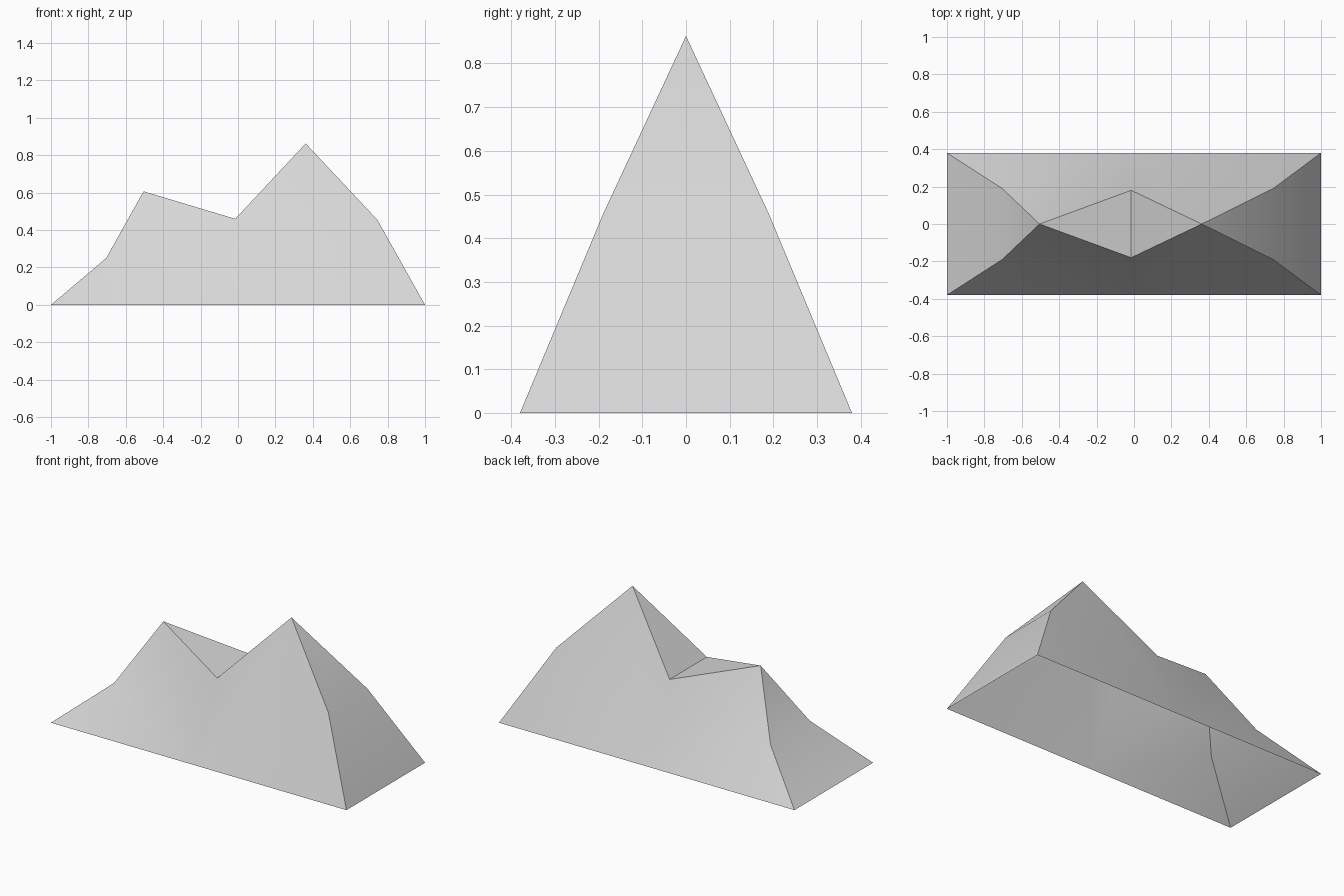
import bpy
import bmesh

cube = bpy.data.objects.get("Cube")
if cube:
    bpy.data.objects.remove(cube, do_unlink=True)

# One flat stone colour
stone = bpy.data.materials.new("stone grey")
stone.use_nodes = True
stone.diffuse_color = (0.68, 0.68, 0.68, 1)
stone.node_tree.nodes["Principled BSDF"].inputs["Base Color"].default_value = stone.diffuse_color

# Ridge outline as (x, half depth, z); peaks have no depth
OUTLINE = {
    "foot_l": (-1.0, 0.38, 0.0),
    "bend_l": (-0.705, 0.19, 0.25),
    "peak_l": (-0.505, 0.0, 0.607),
    "saddle": (-0.015, 0.18, 0.46),
    "peak_r": (0.362, 0.0, 0.863),
    "bend_r": (0.745, 0.19, 0.455),
    "foot_r": (1.0, 0.38, 0.0),
}

bm = bmesh.new()
front, back = {}, {}
for name, (x, depth, z) in OUTLINE.items():
    front[name] = bm.verts.new((x, -depth, z))
    back[name] = bm.verts.new((x, depth, z)) if depth else front[name]

names = list(OUTLINE)
steps = list(zip(names, names[1:]))

# Long slopes: each outline step runs down to the middle of the base edge
for side, y in ((front, -0.38), (back, 0.38)):
    base = bm.verts.new((-0.015, y, 0.0))
    for a, b in steps:
        corners = [base, side[b], side[a]]
        bm.faces.new(corners if side is front else corners[::-1])

# Faces spanning from front to back along the ridge; the underside stays open
for a, b in steps:
    loop = [front[a], front[b], back[b], back[a]]
    bm.faces.new(list(dict.fromkeys(loop)))

mesh = bpy.data.meshes.new("mountain_ridge")
bm.to_mesh(mesh)
bm.free()
mesh.materials.append(stone)

ridge = bpy.data.objects.new("mountain_ridge", mesh)
bpy.context.collection.objects.link(ridge)
bpy.ops.object.select_all(action="DESELECT")
ridge.select_set(True)
bpy.context.view_layer.objects.active = ridge
bpy.ops.object.shade_smooth_by_angle(angle=0.6)
